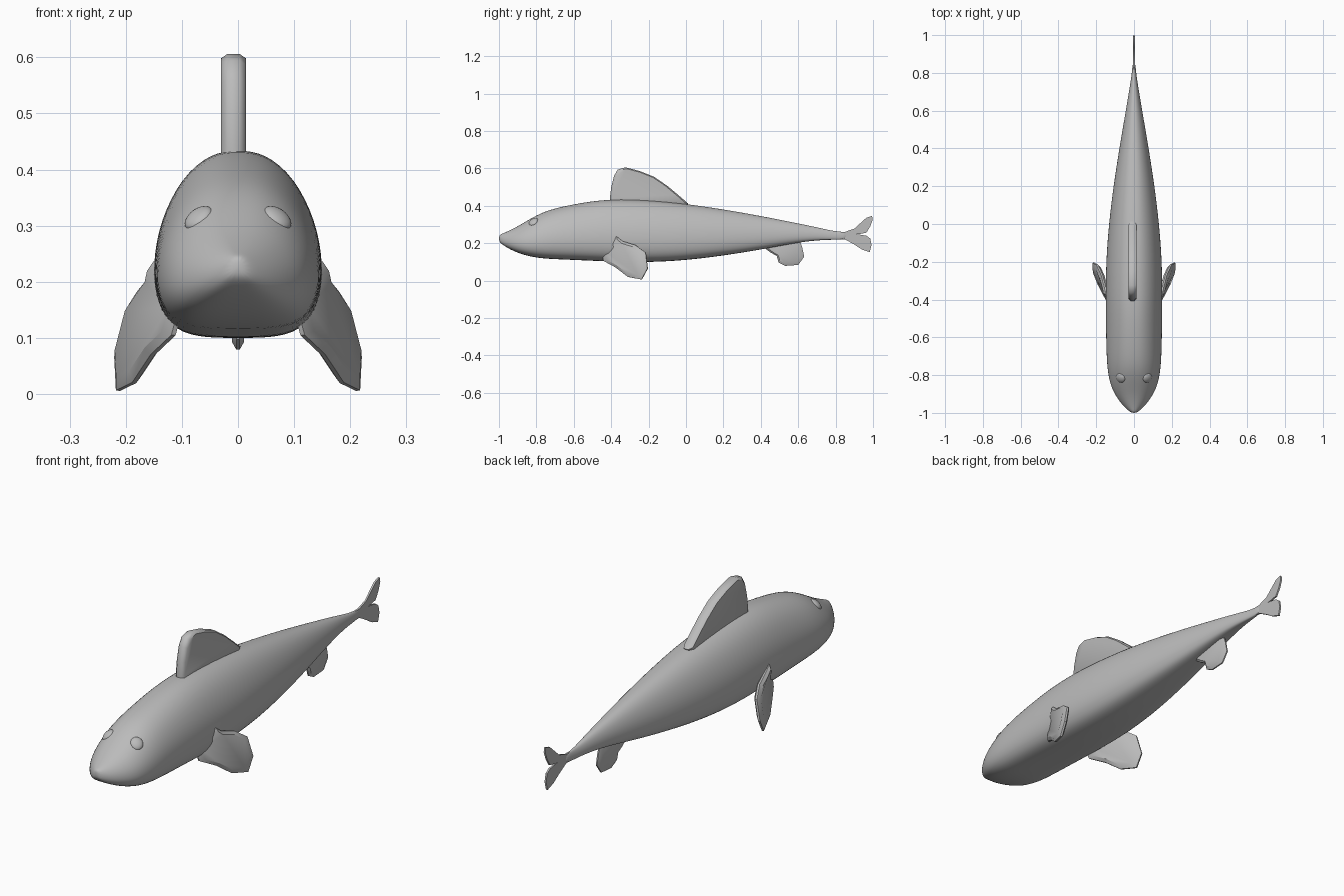
import bpy, bmesh, math
from mathutils import Vector

if "Cube" in bpy.data.objects:
    bpy.data.objects.remove(bpy.data.objects["Cube"])

grey = bpy.data.materials.new("grey skin")
grey.diffuse_color = (0.5, 0.5, 0.5, 1)
grey.use_nodes = True
grey.node_tree.nodes["Principled BSDF"].inputs["Base Color"].default_value = grey.diffuse_color


def finish(name, bm, angle=40, subdiv=0):
    """Turn a bmesh into a shaded object."""
    bmesh.ops.recalc_face_normals(bm, faces=bm.faces)
    mesh = bpy.data.meshes.new(name)
    bm.to_mesh(mesh)
    bm.free()
    mesh.materials.append(grey)
    ob = bpy.data.objects.new(name, mesh)
    bpy.context.collection.objects.link(ob)
    if subdiv:
        mod = ob.modifiers.new("smooth", 'SUBSURF')
        mod.levels = mod.render_levels = subdiv
    bpy.ops.object.select_all(action='DESELECT')
    ob.select_set(True)
    bpy.context.view_layer.objects.active = ob
    if subdiv:
        bpy.ops.object.shade_smooth()
    else:
        bpy.ops.object.shade_smooth_by_angle(angle=math.radians(angle))
    return ob


def loft(bm, rings):
    """Bridge equal closed rings and cap both ends."""
    rows = [[bm.verts.new(p) for p in r] for r in rings]
    n = len(rows[0])
    for a, b in zip(rows, rows[1:]):
        for i in range(n):
            j = (i + 1) % n
            bm.faces.new((a[i], a[j], b[j], b[i]))
    bm.faces.new(rows[0])
    bm.faces.new(rows[-1])


def fin(name, pts, rim, half, inset, angle=40):
    """Plate with a narrow rim and thicker inset sides."""
    pts = [Vector(p) for p in pts]
    mid = sum(pts, Vector()) / len(pts)
    normal = Vector()
    for a, b in zip(pts, pts[1:] + pts[:1]):
        normal += (a - mid).cross(b - mid)
    normal.normalize()
    rings = []
    for off, s in ((-half, inset), (-rim, 1), (rim, 1), (half, inset)):
        rings.append([mid + (p - mid) * s + normal * off for p in pts])
    bm = bmesh.new()
    loft(bm, rings)
    return finish(name, bm, angle)


# Body: y, half width, top z, bottom z
stations = [
    (-1.0, .012, .243, .212), (-.985, .034, .25, .195), (-.95, .068, .265, .172),
    (-.9, .102, .29, .149), (-.85, .124, .32, .133), (-.78, .138, .36, .12),
    (-.7, .144, .388, .115), (-.55, .147, .418, .109), (-.4, .149, .437, .102),
    (-.2, .147, .43, .098), (0, .132, .411, .109), (.2, .108, .381, .134),
    (.4, .077, .346, .166), (.6, .043, .306, .205), (.72, .023, .281, .218),
    (.8, .011, .262, .219), (.86, .006, .262, .222)]
# Half cross-section: share of width, share of height
section = [(0, 0), (.5, 0), (.84, .06), (1, .22), (1.02, .4), (.94, .62),
           (.68, .86), (.32, .99), (0, 1.005)]
section += [(-w, t) for w, t in section[-2:0:-1]]
bm = bmesh.new()
loft(bm, [[(w * hw, y, lo + t * (hi - lo)) for w, t in section]
          for y, hw, hi, lo in stations])
finish("body", bm, subdiv=2)

# Forked tail
tail = [(.8, .26), (.85, .261), (.9, .278), (.935, .31), (.965, .337), (.995, .346),
        (.998, .325), (.985, .29), (.965, .257), (.93, .25), (.91, .248), (.93, .246),
        (.965, .24), (.985, .225), (.992, .19), (.982, .152), (.94, .167),
        (.9, .193), (.85, .221), (.8, .222)]
fin("tail_fin", [(0, y, z) for y, z in tail], .003, .004, 1)

# Dorsal fin
dorsal = [(-.405, .38), (-.407, .44), (-.4, .5), (-.385, .56), (-.365, .594),
          (-.325, .606), (-.25, .587), (-.17, .555), (-.1, .507), (-.04, .457),
          (.012, .412), (-.02, .37)]
fin("dorsal_fin", [(-.008, y, z) for y, z in dorsal], .011, .022, .93, 50)

# Rear belly fin
belly = [(.4, .19), (.45, .152), (.485, .132), (.495, .097), (.53, .079),
         (.6, .084), (.632, .128), (.622, .175), (.6, .24), (.45, .23)]
fin("belly_fin", [(0, y, z) for y, z in belly], .003, .011, .8, 30)

# Side fins and eyes, mirrored
pectoral = [(.12, -.4, .23), (.147, -.37, .236), (.152, -.34, .212), (.17, -.27, .19),
            (.195, -.215, .15), (.217, -.205, .065), (.214, -.237, .006),
            (.185, -.31, .02), (.152, -.375, .07), (.115, -.44, .105), (.1, -.45, .16)]
for side, label in ((-1, "left"), (1, "right")):
    fin(label + "_side_fin", [(x * side, y, z) for x, y, z in pectoral],
        .004, .014, .82, 30)
    bm = bmesh.new()
    bmesh.ops.create_uvsphere(bm, u_segments=20, v_segments=12, radius=1)
    facing = Vector((side * .5, -.45, .74)).to_track_quat('Z', 'Y')
    for v in bm.verts:
        v.co = facing @ Vector((v.co.x * .027, v.co.y * .029, v.co.z * .014))
        v.co += Vector((side * .07, -.815, .313))
    finish(label + "_eye", bm, 60)
